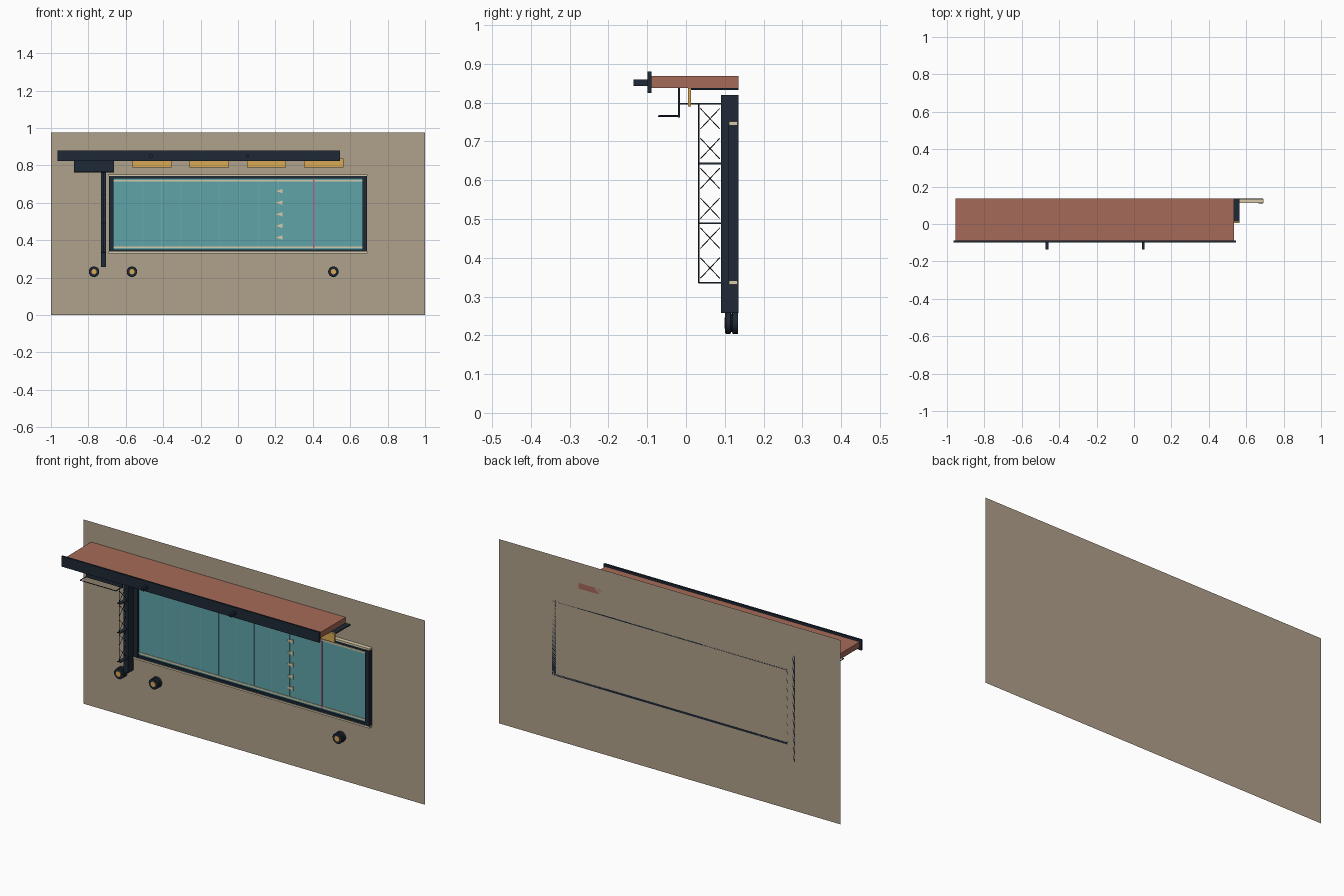
import bpy, bmesh, math
from mathutils import Vector

if "Cube" in bpy.data.objects:
    bpy.data.objects.remove(bpy.data.objects["Cube"])


def material(name, hex_code):
    rgb = [int(hex_code[i:i + 2], 16) / 255 for i in (0, 2, 4)]
    m = bpy.data.materials.new(name)
    m.diffuse_color = (*[c / 12.92 if c < 0.04 else ((c + 0.055) / 1.055) ** 2.4 for c in rgb], 1)
    m.use_nodes = True
    m.node_tree.nodes["Principled BSDF"].inputs["Base Color"].default_value = m.diffuse_color
    return m


TAN = material("tan_wall", "B0A18B")
BROWN = material("brick_red", "A56A59")
DARK = material("dark_steel", "1E2936")
TEAL = material("teal_glass", "5EA3A8")
PALE = material("pale_teal", "72AEB0")
GOLD = material("gold", "D9A853")
CREAM = material("cream", "D8CBA8")
PINK = material("magenta", "B5669A")

WALL_Y = 0.136


def finish(name, bm, mat):
    bmesh.ops.recalc_face_normals(bm, faces=bm.faces)
    me = bpy.data.meshes.new(name)
    bm.to_mesh(me)
    bm.free()
    me.materials.append(mat)
    ob = bpy.data.objects.new(name, me)
    bpy.context.collection.objects.link(ob)
    return ob


def box(name, mat, x, y, z):
    """Box from (min, max) ranges on each axis."""
    bm = bmesh.new()
    bmesh.ops.create_cube(bm, size=1)
    for v in bm.verts:
        v.co = [a + (c + 0.5) * (b - a) for c, (a, b) in zip(v.co, (x, y, z))]
    return finish(name, bm, mat)


def rods(name, mat, segments, radius, sides=6):
    """Straight thin rods joined into one object."""
    bm = bmesh.new()
    for a, b in segments:
        a, b = Vector(a), Vector(b)
        d = b - a
        mtx = d.to_track_quat('Z', 'Y').to_matrix().to_4x4()
        mtx.translation = (a + b) / 2
        bmesh.ops.create_cone(bm, cap_ends=True, segments=sides, radius1=radius,
                              radius2=radius, depth=d.length, matrix=mtx)
    return finish(name, bm, mat)


def lathe(name, mat, x, z, profile, sides=24):
    """Spin (radius, y) points about a front-to-back axis."""
    bm = bmesh.new()
    vs = [bm.verts.new((x + r, y, z)) for r, y in profile]
    es = [bm.edges.new(p) for p in zip(vs, vs[1:])]
    bmesh.ops.spin(bm, geom=vs + es, cent=(x, 0, z), axis=(0, 1, 0),
                   angle=math.tau, steps=sides)
    bmesh.ops.remove_doubles(bm, verts=bm.verts, dist=1e-5)
    ob = finish(name, bm, mat)
    bpy.ops.object.select_all(action='DESELECT')
    ob.select_set(True)
    bpy.context.view_layer.objects.active = ob
    bpy.ops.object.shade_smooth_by_angle(angle=math.radians(35))


# Backing wall, a single sheet
bm = bmesh.new()
bm.faces.new([bm.verts.new((x, WALL_Y, z)) for x, z in
              ((-1, 0), (1, 0), (1, 0.975), (-1, 0.975))])
finish("back_wall", bm, TAN)

# Roof slab, fascia and its two short brackets
box("roof_slab", BROWN, (-0.955, 0.535), (-0.09, WALL_Y), (0.838, 0.868))
box("roof_fascia", DARK, (-0.965, 0.545), (-0.099, -0.089), (0.825, 0.88))
for i, x in enumerate((-0.465, 0.05)):
    box(f"fascia_bracket_{i + 1}", DARK, (x - 0.007, x + 0.007), (-0.136, -0.098), (0.843, 0.859))

# Hanging gold panels with dark plates above
for i in range(4):
    x = -0.46 + 0.306 * i
    box(f"hanging_panel_{i + 1}", GOLD, (x - 0.105, x + 0.105), (0.005, 0.013), (0.79, 0.838))
    box(f"panel_plate_{i + 1}", DARK, (x - 0.105, x + 0.105), (0.013, 0.135), (0.833, 0.838))

# Window: glass, dark frame, cream trims
box("window_glass", TEAL, (-0.67, 0.67), (0.124, 0.134), (0.345, 0.74))
for side, x in (("left", -0.678), ("right", 0.678)):
    box(f"frame_{side}", DARK, (x - 0.012, x + 0.012), (0.11, WALL_Y), (0.34, 0.742))
for side, z, s in (("top", 0.7365, 1), ("bottom", 0.3455, -1)):
    box(f"frame_{side}", DARK, (-0.69, 0.69), (0.114, WALL_Y), (z - 0.006, z + 0.006))
    zc = z + s * 0.0105
    box(f"trim_{side}", CREAM, (-0.692, 0.692), (0.111, 0.133), (zc - 0.0045, zc + 0.0045))
    zi = z - s * 0.018
    box(f"inner_stripe_{side}", CREAM, (-0.666, 0.666), (0.121, 0.124), (zi - 0.004, zi + 0.004))

# Faint dividing lines and the magenta marker line on the glass
for i in range(8):
    x = -0.513 + 0.104 * i
    box(f"glass_line_{i + 1}", PALE, (x - 0.0015, x + 0.0015), (0.1225, 0.1245), (0.368, 0.714))
box("marker_line", PINK, (0.402, 0.408), (0.12, 0.1245), (0.352, 0.73))

# Small arrowheads pointing left
for i in range(5):
    z = 0.415 + 0.062 * i
    bm = bmesh.new()
    f = bm.faces.new([bm.verts.new(p) for p in
                      ((0.203, 0.1245, z), (0.238, 0.1245, z - 0.012), (0.238, 0.1245, z + 0.012))])
    ext = bmesh.ops.extrude_face_region(bm, geom=[f])
    for v in ext["geom"]:
        if isinstance(v, bmesh.types.BMVert):
            v.co.y = 0.12
    finish(f"arrowhead_{i + 1}", bm, CREAM)

# Post against the wall
PX = -0.7195
box("wall_post", DARK, (PX - 0.0135, PX + 0.0135), (0.09, WALL_Y), (0.258, 0.82))

# Lattice arm in front of the post: rungs, crosses and outer rod
Z0, CELL = 0.335, 0.154
for i in range(4):
    z = Z0 + CELL * i
    y0 = -0.018 if i == 3 else 0.032
    box(f"lattice_rung_{i + 1}", DARK, (PX - 0.01, PX + 0.01), (y0, 0.092), (z - 0.002, z + 0.002))
crosses = []
for i in range(6):
    a, b = Z0 + CELL / 2 * i, Z0 + CELL / 2 * (i + 1)
    a, b = a + 0.012, b - 0.012
    crosses += [((PX, 0.037, a), (PX, 0.087, b)), ((PX, 0.037, b), (PX, 0.087, a))]
rods("lattice_crosses", DARK, crosses, 0.0012)
rods("lattice_outer_rod", DARK, [((PX, 0.033, Z0), (PX, 0.033, Z0 + 3 * CELL))], 0.0015)

# Hanging sign panel and its projecting rail
box("sign_panel", DARK, (-0.877, -0.663), (-0.02, -0.016), (0.762, 0.838))
XL, XR, YF, ZR = -0.875, -0.665, -0.07, 0.765
rods("sign_rail", DARK, [((XL, -0.018, ZR), (XL, YF, ZR)), ((XL, YF, ZR), (XR, YF, ZR)),
                         ((XR, YF, ZR), (XR, -0.018, ZR))], 0.0025)

# Round wall knobs with gold centres
for i, x in enumerate((-0.77, -0.567, 0.51)):
    lathe(f"knob_{i + 1}", DARK, x, 0.232,
          [(0, 0.101), (0.026, 0.101), (0.028, 0.103), (0.028, 0.115), (0.024, 0.116),
           (0.024, 0.119), (0.028, 0.12), (0.028, 0.134), (0, 0.134)])
    lathe(f"knob_centre_{i + 1}", GOLD, x, 0.232,
          [(0, 0.099), (0.014, 0.099), (0.014, 0.103), (0, 0.103)])
